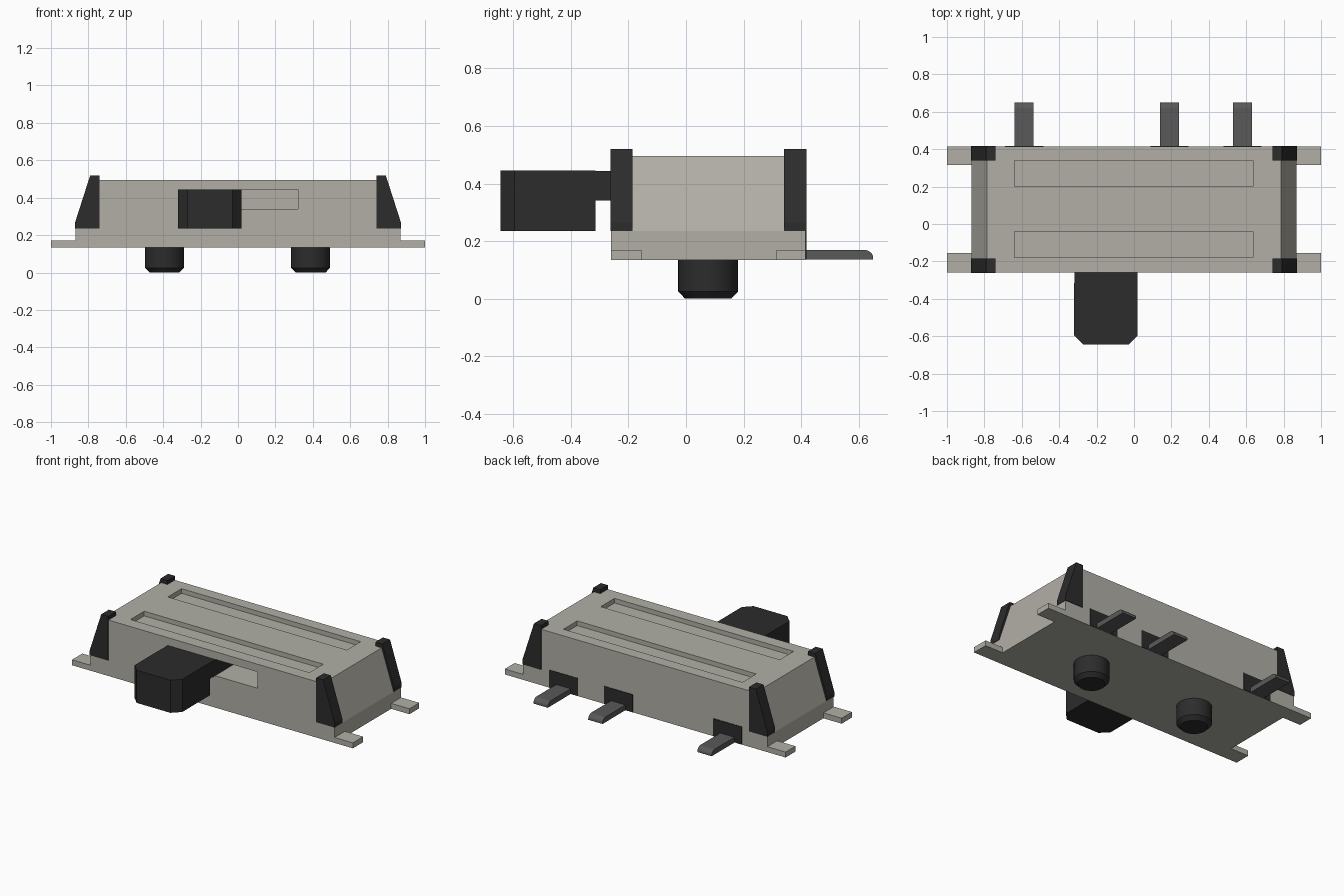
import bpy, math
from mathutils import Vector

if "Cube" in bpy.data.objects:
    bpy.data.objects.remove(bpy.data.objects["Cube"])


def material(name, rgb):
    m = bpy.data.materials.new(name)
    m.diffuse_color = (*rgb, 1)
    m.use_nodes = True
    m.node_tree.nodes["Principled BSDF"].inputs["Base Color"].default_value = m.diffuse_color
    return m


METAL = material("grey_metal", (0.44, 0.43, 0.38))
BLACK = material("black_plastic", (0.025, 0.025, 0.025))
PIN = material("dark_pin", (0.10, 0.10, 0.10))


def prism(name, profile, lo, hi, axis, mat):
    """Extrude a 2D profile along an axis (x: yz, y: xz, z: xy) from lo to hi."""
    def place(p, d):
        a, b = p
        return {'x': (d, a, b), 'y': (a, d, b), 'z': (a, b, d)}[axis]
    n = len(profile)
    verts = [place(p, lo) for p in profile] + [place(p, hi) for p in profile]
    faces = [tuple(range(n))[::-1], tuple(range(n, 2 * n))]
    faces += [(i, (i + 1) % n, n + (i + 1) % n, n + i) for i in range(n)]
    mesh = bpy.data.meshes.new(name)
    mesh.from_pydata(verts, [], faces)
    centre = sum((Vector(v) for v in verts), Vector()) / len(verts)
    if (mesh.polygons[0].center - centre).dot(mesh.polygons[0].normal) < 0:
        mesh.flip_normals()
    obj = bpy.data.objects.new(name, mesh)
    bpy.context.collection.objects.link(obj)
    mesh.materials.append(mat)
    return obj


def box(name, x, y, z, mat):
    return prism(name, [(x[0], y[0]), (x[1], y[0]), (x[1], y[1]), (x[0], y[1])],
                 z[0], z[1], 'z', mat)


def cut(target, cutter):
    cutter.hide_render = True
    cutter.hide_viewport = True
    mod = target.modifiers.new("cut", 'BOOLEAN')
    mod.operation = 'DIFFERENCE'
    mod.solver = 'EXACT'
    mod.object = cutter


Y0, Y1, Z0 = -0.26, 0.415, 0.135

# Metal housing with sloping ends
housing = prism("housing", [(-0.87, Z0), (0.87, Z0), (0.87, 0.235),
                            (0.785, 0.495), (-0.785, 0.495), (-0.87, 0.235)],
                Y0, Y1, 'y', METAL)

# Two grooves in the top and the slider slot in the front
for y in (-0.18, 0.20):
    cut(housing, box("groove_cutter", (-0.64, 0.635), (y, y + 0.14), (0.465, 0.6), METAL))
cut(housing, box("slot_cutter", (-0.32, 0.32), (-0.4, 0.05), (0.34, 0.445), METAL))

for s in (-1, 1):
    for y in ((Y0, -0.155), (0.315, Y1)):
        # Mounting tabs at the four corners
        box("mounting_tab", sorted((s * 0.869, s * 1.0)), y, (Z0, 0.17), METAL)
    for y in ((Y0 - 0.003, -0.185), (0.34, Y1 + 0.003)):
        # Wedge-shaped corner posts
        prism("corner_post", [(s * 0.74, 0.235), (s * 0.872, 0.235), (s * 0.872, 0.265),
                              (s * 0.79, 0.52), (s * 0.74, 0.52)], y[0], y[1], 'y', BLACK)

# Slider button with chamfered front corners, and the stem entering the slot
prism("slider_button", [(-0.32, -0.315), (-0.32, -0.595), (-0.27, -0.645),
                        (-0.03, -0.645), (0.02, -0.595), (0.02, -0.315)],
      0.235, 0.445, 'z', BLACK)
box("slider_stem", (-0.319, 0.02), (-0.316, 0.045), (0.341, 0.444), BLACK)

# Contact pins with a rounded upper tip, each on a small insulator plate
tip = [(0.615 + 0.035 * math.sin(a), 0.142 + 0.028 * math.cos(a))
       for a in (i * math.pi / 12 for i in range(7))]
for x in (-0.587, 0.19, 0.58):
    pin = prism("contact_pin", [(0.40, Z0 + 0.001), (0.40, 0.17)] + tip + [(0.65, Z0 + 0.001)],
                x - 0.051, x + 0.051, 'x', PIN)
    box("pin_insulator", (x - 0.102, x + 0.102), (0.40, Y1 + 0.003), (Z0 + 0.001, 0.25), BLACK)

# Locating pegs with chamfered ends
for x in (-0.393, 0.388):
    bpy.ops.mesh.primitive_cone_add(vertices=40, radius1=0.08, radius2=0.104, depth=0.025,
                                    end_fill_type='NGON', location=(x, 0.077, 0.0125))
    chamfer = bpy.context.object
    bpy.ops.mesh.primitive_cylinder_add(vertices=40, radius=0.104, depth=0.115,
                                        location=(x, 0.077, 0.0825))
    for part, name in ((chamfer, "peg_tip"), (bpy.context.object, "locating_peg")):
        part.name = name
        part.data.materials.append(BLACK)
        bpy.ops.object.select_all(action='DESELECT')
        part.select_set(True)
        bpy.context.view_layer.objects.active = part
        bpy.ops.object.shade_smooth_by_angle(angle=math.radians(30))
